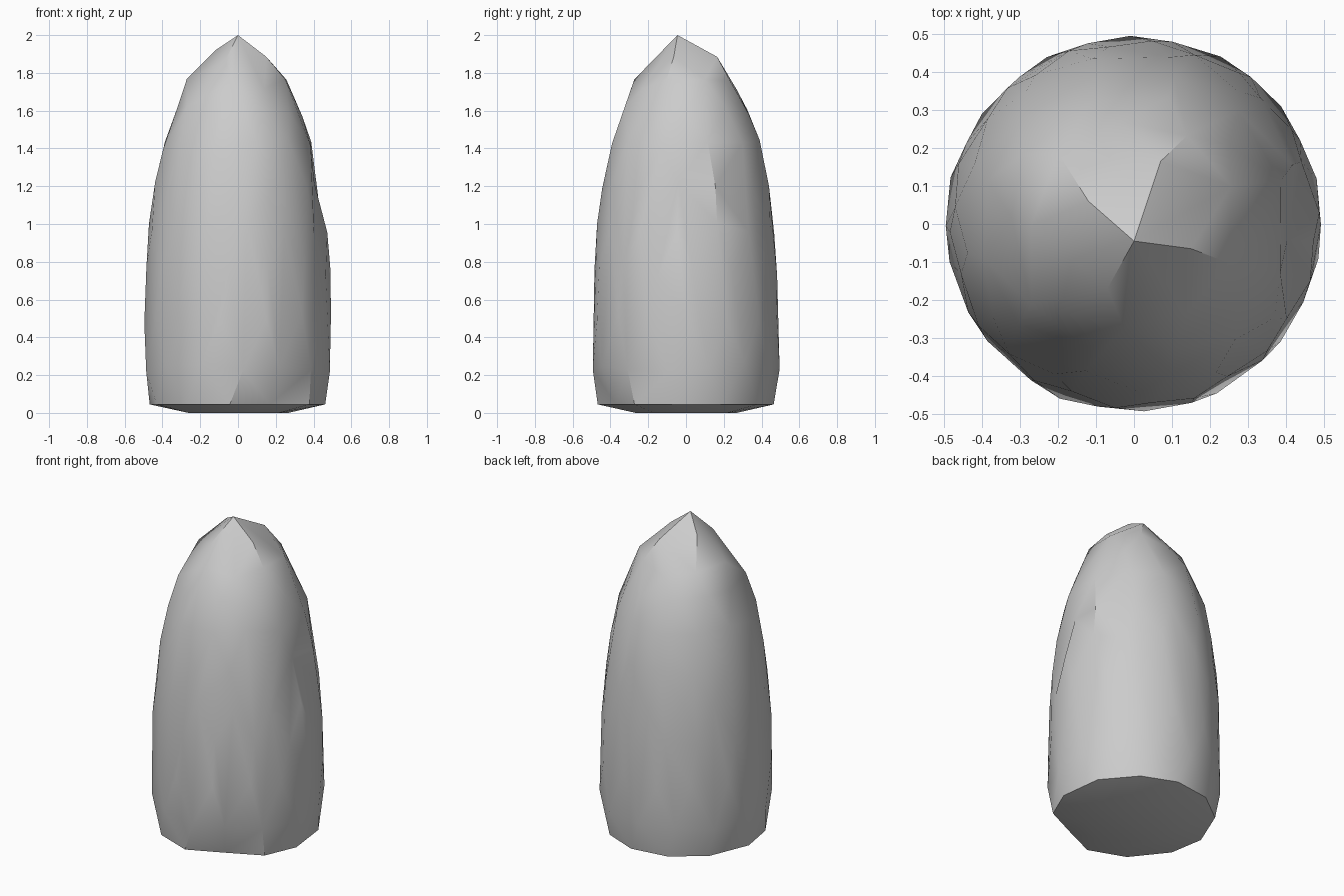
import bpy, bmesh, math, random
from mathutils import Vector

random.seed(4)
if "Cube" in bpy.data.objects:
    bpy.data.objects.remove(bpy.data.objects["Cube"])

# Plain grey stone
stone = bpy.data.materials.new("grey stone")
stone.use_nodes = True
grey = (0.6, 0.6, 0.6, 1.0)
stone.diffuse_color = grey
stone.node_tree.nodes["Principled BSDF"].inputs["Base Color"].default_value = grey

# Rings up the body: height, radius, number of points, start angle
RINGS = [
    (0.00, 0.27, 8, 10), (0.045, 0.467, 12, -68), (0.24, 0.497, 14, -64),
    (0.50, 0.493, 14, -75), (0.75, 0.487, 14, 5), (0.98, 0.473, 14, 18),
    (1.20, 0.447, 13, -6), (1.42, 0.405, 12, 14), (1.60, 0.343, 10, 0),
    (1.74, 0.272, 9, 20),
]
points = []
for z, r, n, start in RINGS:
    for i in range(n):
        a = math.radians(start) + math.tau * (i + random.uniform(-0.12, 0.12)) / n
        rr = r + random.uniform(-0.003, 0.003)
        dz = random.uniform(-0.03, 0.03) if z > 0.1 else 0.0
        points.append((rr * math.cos(a), rr * math.sin(a), z + dz))

# Uneven pointed tip
points += [(0, -0.045, 2.0), (0.15, -0.065, 1.885), (0.07, 0.165, 1.885),
           (-0.12, 0.06, 1.92), (-0.07, -0.17, 1.86)]

# Wrap the points in a faceted skin
bm = bmesh.new()
for p in points:
    bm.verts.new(p)
hull = bmesh.ops.convex_hull(bm, input=bm.verts[:])
loose = {g for g in hull["geom_interior"] + hull["geom_unused"]
         if isinstance(g, bmesh.types.BMVert)}
bmesh.ops.delete(bm, geom=list(loose), context='VERTS')

# Chipped spots: the nearest corner is pressed toward the axis
CHIPS = [((0.40, -0.12, 1.22), 0.91), ((-0.36, -0.09, 1.58), 0.94),
         ((0.29, 0.17, 1.60), 0.94), ((0.17, -0.43, 0.045), 0.87)]
for spot, factor in CHIPS:
    v = min(bm.verts, key=lambda w: (w.co - Vector(spot)).length)
    v.co.x *= factor
    v.co.y *= factor

bmesh.ops.recalc_face_normals(bm, faces=bm.faces[:])
mesh = bpy.data.meshes.new("pointed_stone")
bm.to_mesh(mesh)
bm.free()
mesh.materials.append(stone)
body = bpy.data.objects.new("pointed_stone", mesh)
bpy.context.collection.objects.link(body)

# Soft shading with a crisp base and sharp chips
bpy.ops.object.select_all(action='DESELECT')
body.select_set(True)
bpy.context.view_layer.objects.active = body
bpy.ops.object.shade_smooth_by_angle(angle=math.radians(32))
